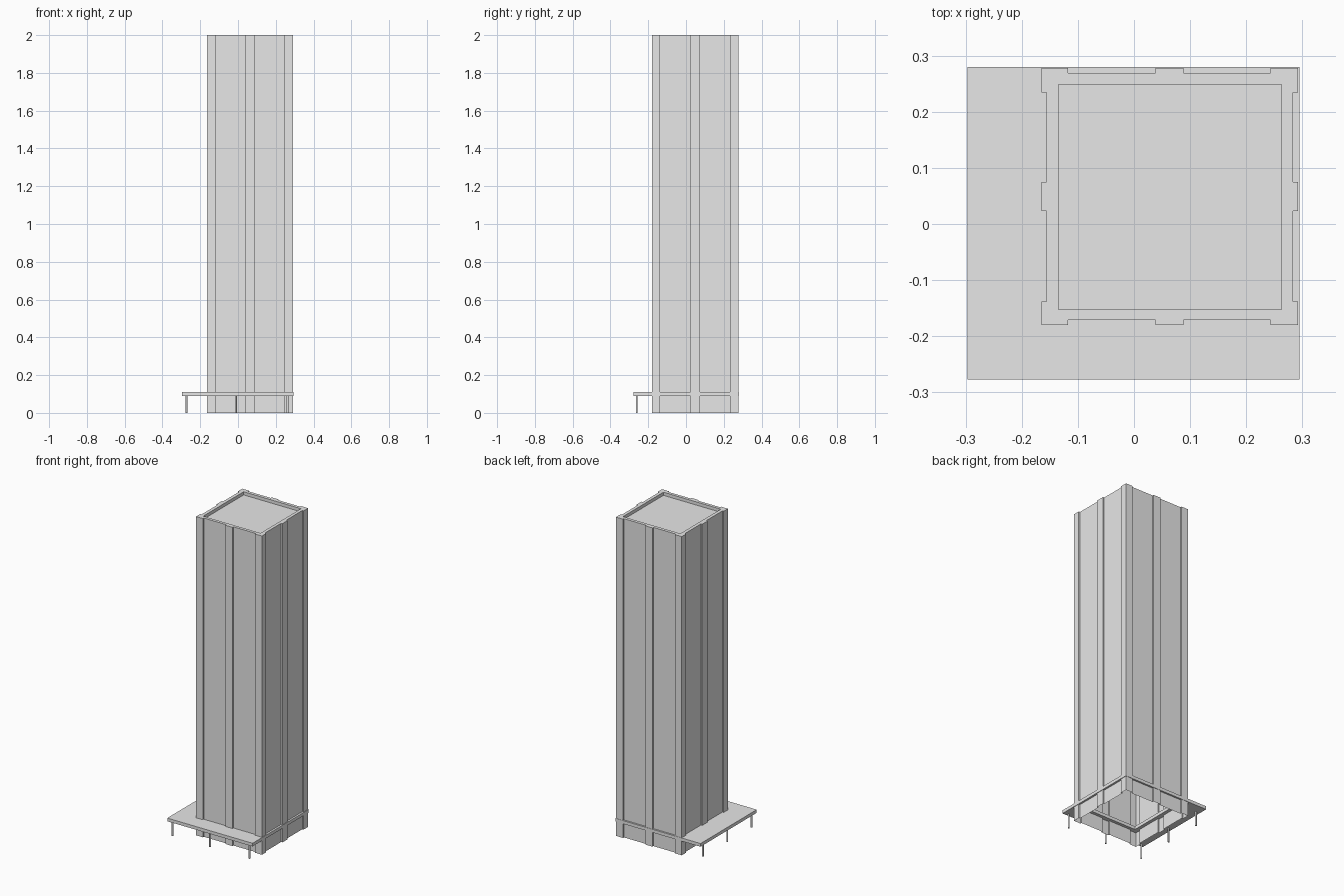
import bpy
import bmesh

cube = bpy.data.objects.get("Cube")
if cube:
    bpy.data.objects.remove(cube, do_unlink=True)

grey = bpy.data.materials.new("light_grey")
grey.use_nodes = True
grey.diffuse_color = (0.8, 0.8, 0.8, 1)
grey.node_tree.nodes["Principled BSDF"].inputs["Base Color"].default_value = (0.8, 0.8, 0.8, 1)


def finish(name, bm):
    mesh = bpy.data.meshes.new(name)
    bm.to_mesh(mesh)
    bm.free()
    mesh.materials.append(grey)
    obj = bpy.data.objects.new(name, mesh)
    bpy.context.collection.objects.link(obj)
    return obj


def rect(x0, x1, y0, y1):
    return [(x0, y0), (x1, y0), (x1, y1), (x0, y1)]


def loop(bm, points, z):
    return [bm.verts.new((x, y, z)) for x, y in points]


def edges_of(bm, verts):
    pairs = zip(verts, verts[1:] + verts[:1])
    return [bm.edges.get(p) or bm.edges.new(p) for p in pairs]


def bridge(bm, low, high):
    n = len(low)
    for i in range(n):
        j = (i + 1) % n
        bm.faces.new((low[i], low[j], high[j], high[i]))


def ring(bm, outer, inner, normal):
    edges = edges_of(bm, outer) + edges_of(bm, inner)
    made = bmesh.ops.triangle_fill(bm, use_beauty=True, edges=edges, normal=normal)
    for f in made["geom"]:
        if isinstance(f, bmesh.types.BMFace):
            f.normal_update()
            if f.normal.z * normal[2] < 0:
                f.normal_flip()


# Tower plan: corner piers and a middle pier with shallow bays between
X0, X1, Y0, Y1 = -0.165, 0.292, -0.18, 0.278
BAY = 0.009
bays_x = (-0.118, 0.038, 0.088, 0.243)
bays_y = (-0.138, 0.023, 0.075, 0.234)


def side(stops, start, wall, recessed):
    pts = [(start, wall)]
    for a, b in (stops[:2], stops[2:]):
        pts += [(a, wall), (a, recessed), (b, recessed), (b, wall)]
    return pts


def swap(points):
    return [(b, a) for a, b in points]


plan = side(bays_x, X0, Y0, Y0 + BAY)
plan += swap(side(bays_y, Y0, X1, X1 - BAY))
plan += side(bays_x[::-1], X1, Y1, Y1 - BAY)
plan += swap(side(bays_y[::-1], Y1, X0, X0 + BAY))
core = rect(-0.135, 0.263, -0.152, 0.249)

# Tower shell, open underneath, with parapet and sunken roof
bm = bmesh.new()
base, top = loop(bm, plan, 0), loop(bm, plan, 2)
bridge(bm, base, top)
parapet, roof = loop(bm, core, 2), loop(bm, core, 1.98)
ring(bm, top, parapet, (0, 0, 1))
bridge(bm, parapet[::-1], roof[::-1])
bm.faces.new(roof)
finish("tower", bm)

# Canopy slab wrapping the tower, open in the core
bm = bmesh.new()
deck = rect(-0.297, 0.295, -0.277, 0.28)
low, high = loop(bm, deck, 0.09), loop(bm, deck, 0.11)
hole_low, hole_high = loop(bm, core, 0.09), loop(bm, core, 0.11)
bridge(bm, low, high)
bridge(bm, hole_low[::-1], hole_high[::-1])
ring(bm, low, hole_low, (0, 0, -1))
ring(bm, high, hole_high, (0, 0, 1))
finish("canopy_slab", bm)

# Slender posts along the two overhanging edges
posts = [(x, -0.261) for x in (-0.272, -0.011, 0.262)]
posts += [(-0.272, y) for y in (-0.02, 0.22)]
for i, (x, y) in enumerate(posts):
    bm = bmesh.new()
    bmesh.ops.create_cone(bm, cap_ends=True, segments=12, radius1=0.005, radius2=0.005, depth=0.09)
    post = finish(f"canopy_post_{i + 1}", bm)
    post.location = (x, y, 0.045)
